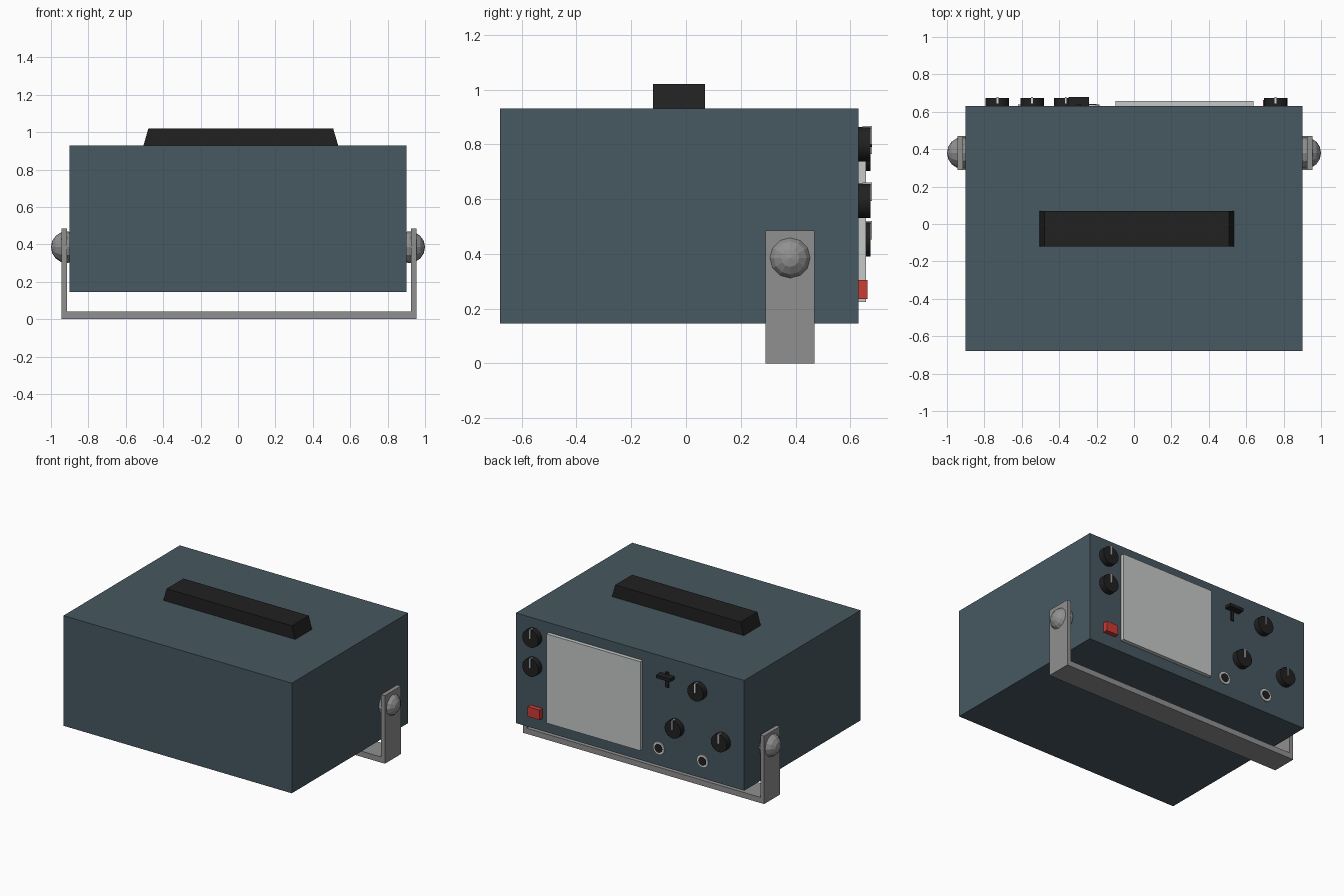
import bpy
from math import pi

if "Cube" in bpy.data.objects:
    bpy.data.objects.remove(bpy.data.objects["Cube"], do_unlink=True)


def material(name, r, g, b):
    mat = bpy.data.materials.new(name)
    mat.use_nodes = True
    mat.diffuse_color = (r, g, b, 1)
    node = mat.node_tree.nodes["Principled BSDF"]
    node.inputs["Base Color"].default_value = (r, g, b, 1)
    return mat


BLUE = material("slate blue", 0.063, 0.098, 0.119)
BLACK = material("black", 0.015, 0.015, 0.015)
GREY = material("bracket grey", 0.28, 0.28, 0.28)
PALE = material("screen grey", 0.56, 0.59, 0.57)
WHITE = material("light metal", 0.65, 0.65, 0.65)
RED = material("red", 0.6, 0.045, 0.035)

BACK = 0.63  # the control panel plane


def finish(name, mat):
    obj = bpy.context.object
    obj.name = name
    obj.data.materials.append(mat)
    return obj


def box(name, x, y, z, mat):
    """Box from (low, high) pairs on each axis."""
    pairs = (x, y, z)
    bpy.ops.mesh.primitive_cube_add(size=1, location=[sum(p) / 2 for p in pairs])
    obj = finish(name, mat)
    for v in obj.data.vertices:
        for i, (lo, hi) in enumerate(pairs):
            v.co[i] *= hi - lo
    return obj


def disc(name, x, z, radius, front, mat, sides=20):
    """Cylinder standing out from the control panel."""
    start = BACK - 0.005
    bpy.ops.mesh.primitive_cylinder_add(
        vertices=sides, radius=radius, depth=front - start,
        location=(x, (front + start) / 2, z), rotation=(pi / 2, 0, 0))
    obj = finish(name, mat)
    bpy.ops.object.shade_smooth_by_angle()
    return obj


# Case and tapered top handle
box("case", (-0.9, 0.9), (-0.68, BACK), (0.145, 0.93), BLUE)
handle = box("top_handle", (-0.505, 0.535), (-0.12, 0.07), (0.93, 1.02), BLACK)
for v in handle.data.vertices:
    if v.co.z > 0:
        v.co.x *= 0.95

# Stand bracket with pivot balls
stand_y = (0.29, 0.47)
box("stand_bar", (-0.945, 0.955), stand_y, (0, 0.04), GREY)
box("stand_arm_left", (0.925, 0.955), stand_y, (0.04, 0.485), GREY)
box("stand_arm_right", (-0.945, -0.915), stand_y, (0.04, 0.485), GREY)
for side, name in ((1, "left"), (-1, "right")):
    bpy.ops.mesh.primitive_uv_sphere_add(
        segments=12, ring_count=8, radius=0.085,
        location=(side * 0.915, 0.38, 0.385), rotation=(0, pi / 2, 0))
    finish("pivot_ball_" + name, GREY)

# Display screen and power button
box("screen", (-0.1, 0.64), (BACK - 0.005, 0.657), (0.225, 0.86), PALE)
box("power_button", (0.69, 0.785), (BACK - 0.005, 0.663), (0.235, 0.305), RED)

# Knobs with pointer fins
for i, (x, z) in enumerate([(0.757, 0.8), (0.757, 0.593), (-0.545, 0.765),
                            (-0.365, 0.453), (-0.73, 0.453)], 1):
    disc(f"knob_{i}", x, z, 0.063, 0.673, BLACK)
    box(f"knob_pointer_{i}", (x - 0.005, x + 0.005), (0.645, 0.68),
        (z, z + 0.067), WHITE)

# Input sockets
for i, x in enumerate((-0.23, -0.575), 1):
    disc(f"socket_ring_{i}", x, 0.27, 0.045, 0.638, WHITE)
    disc(f"socket_hole_{i}", x, 0.27, 0.03, 0.641, BLACK)

# Slide switch
box("switch_slot", (-0.307, -0.283), (BACK - 0.005, 0.638), (0.72, 0.83), BLACK)
box("switch_slider", (-0.35, -0.24), (BACK - 0.005, 0.68), (0.79, 0.812), BLACK)
